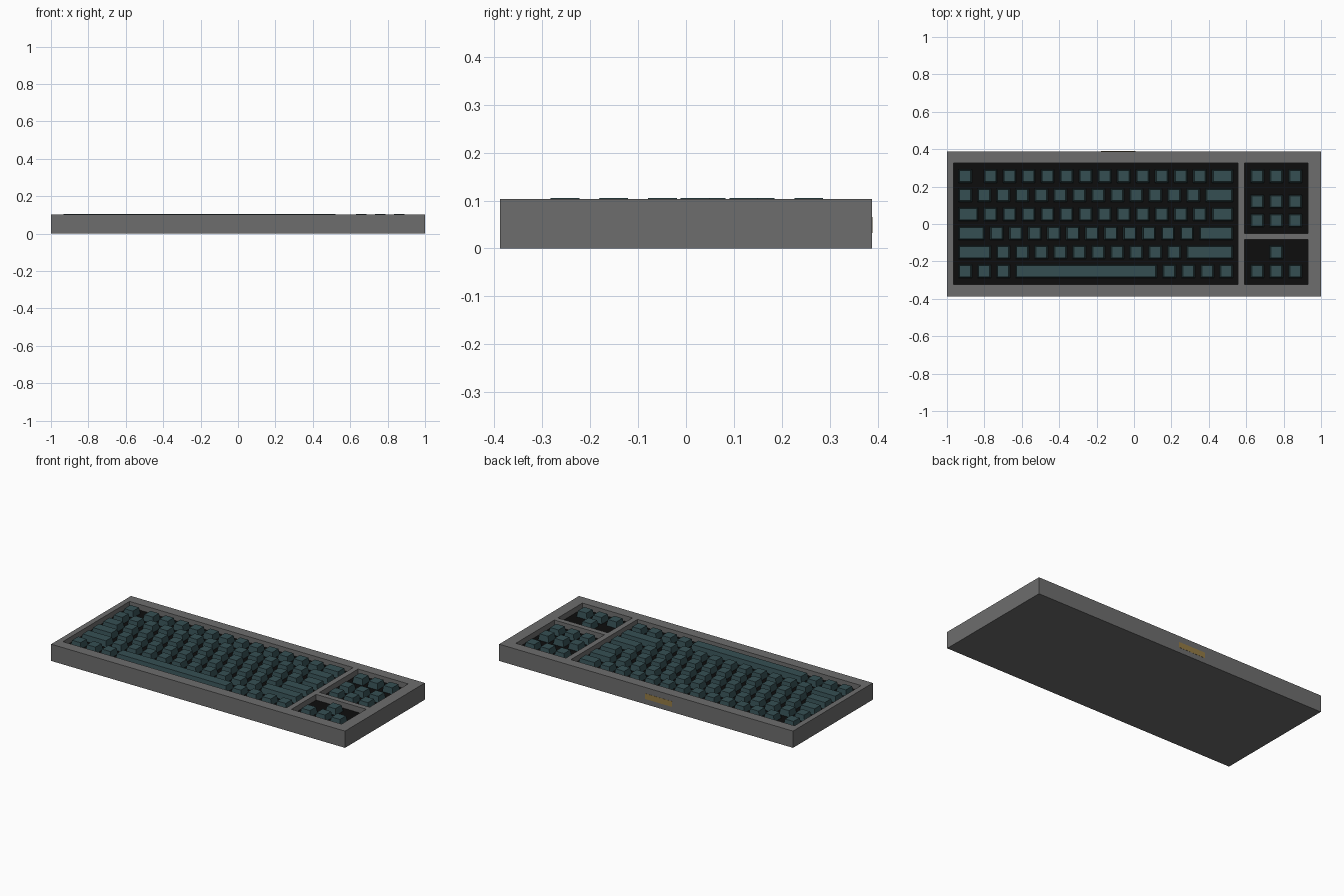
import bpy, bmesh

if "Cube" in bpy.data.objects:
    bpy.data.objects.remove(bpy.data.objects["Cube"])

def material(name, r, g, b):
    m = bpy.data.materials.new(name)
    m.diffuse_color = (r, g, b, 1)
    m.use_nodes = True
    m.node_tree.nodes["Principled BSDF"].inputs["Base Color"].default_value = m.diffuse_color
    return m

GREY = material("case grey", 0.155, 0.155, 0.155)
BLACK = material("plate black", 0.004, 0.004, 0.004)
TEAL = material("key teal", 0.036, 0.078, 0.086)
GOLD = material("port gold", 0.30, 0.20, 0.06)

def finish(bm, name, mat):
    bmesh.ops.recalc_face_normals(bm, faces=bm.faces)
    me = bpy.data.meshes.new(name)
    bm.to_mesh(me)
    bm.free()
    me.materials.append(mat)
    ob = bpy.data.objects.new(name, me)
    bpy.context.collection.objects.link(ob)
    return ob

def add_box(bm, x0, x1, y0, y1, z0, z1):
    r = bmesh.ops.create_cube(bm, size=1)
    for v in r["verts"]:
        v.co = ((x0 + x1) / 2 + v.co.x * (x1 - x0),
                (y0 + y1) / 2 + v.co.y * (y1 - y0),
                (z0 + z1) / 2 + v.co.z * (z1 - z0))

HX, HY, TOP, FLOOR = 1.0, 0.388, 0.103, 0.068
WELLS = [("main", -0.966, 0.556, -0.323, 0.325),
         ("navigation", 0.59, 0.931, -0.05, 0.325),
         ("arrow", 0.59, 0.931, -0.323, -0.083)]

# case: one closed shell made on a grid, lowered where the key wells are
xs = [-HX, -0.966, 0.556, 0.59, 0.931, HX]
ys = [-HY, -0.323, -0.083, -0.05, 0.325, HY]
bm = bmesh.new()
grid = [[bm.verts.new((x, y, TOP)) for y in ys] for x in xs]
wells = []
for i in range(5):
    for j in range(5):
        f = bm.faces.new((grid[i][j], grid[i+1][j], grid[i+1][j+1], grid[i][j+1]))
        c = f.calc_center_median()
        if any(a < c.x < b and s < c.y < t for _, a, b, s, t in WELLS):
            wells.append(f)
rim = [e for e in bm.edges if e.is_boundary]
skirt = bmesh.ops.extrude_edge_only(bm, edges=rim)["geom"]
for v in skirt:
    if isinstance(v, bmesh.types.BMVert):
        v.co.z = 0
bmesh.ops.contextual_create(bm, geom=[e for e in bm.edges if e.is_boundary])
out = bmesh.ops.extrude_face_region(bm, geom=wells)["geom"]
for v in out:
    if isinstance(v, bmesh.types.BMVert):
        v.co.z = FLOOR - 0.003
bmesh.ops.delete(bm, geom=wells, context="FACES")
bmesh.ops.dissolve_limit(bm, angle_limit=0.01, verts=bm.verts, edges=bm.edges)
finish(bm, "case", GREY)

# black switch plates in the wells
for name, a, b, s, t in WELLS:
    bm = bmesh.new()
    add_box(bm, a, b, s, t, FLOOR - 0.003, FLOOR)
    finish(bm, name + "_plate", BLACK)

# keys: tapered caps
U, GAP, DEPTH = 0.1017, 0.030, 0.071
def add_key(bm, x0, w, yc):
    r = bmesh.ops.create_cube(bm, size=1)
    for v in r["verts"]:
        up = v.co.z > 0
        inset = 0.007 if up else 0
        x = x0 + w / 2 + (1 if v.co.x > 0 else -1) * (w / 2 - inset)
        y = yc + (1 if v.co.y > 0 else -1) * (DEPTH / 2 - inset * 0.8)
        v.co = (x, y, TOP + 0.002 if up else FLOOR)

X0 = -0.939
END = 0.529
# each row: first key width, blank after it, number of single keys, wide last key
K = U - GAP
rows = [(K, 0.034, 12), (K, 0, 12), (K + U / 3, 0, 12),
        (K + U * 2 / 3, 0, 11), (K + U, 0, 10)]
for n, (first, blank, count) in enumerate(rows):
    bm = bmesh.new()
    y = 0.256 - n * U
    add_key(bm, X0, first, y)
    x = X0 + first + GAP + blank
    for k in range(count):
        add_key(bm, x, K, y)
        x += U
    add_key(bm, x, END - x, y)
    finish(bm, "key_row_%d" % (n + 1), TEAL)

# bottom row with space bar
bm = bmesh.new()
y = 0.256 - 5 * U
for k in range(3):
    add_key(bm, X0 + k * U, K, y)
for k in range(4):
    add_key(bm, END - K - k * U, K, y)
sx = X0 + 3 * U
add_key(bm, sx, END - 4 * U - sx, y)
finish(bm, "bottom_key_row", TEAL)

# navigation and arrow clusters
NX = 0.7605 - K / 2
bm = bmesh.new()
for y in (0.256, 0.256 - U * 4 / 3, 0.256 - U * 7 / 3):
    for k in (-1, 0, 1):
        add_key(bm, NX + k * U, K, y)
finish(bm, "navigation_keys", TEAL)
bm = bmesh.new()
for k in (-1, 0, 1):
    add_key(bm, NX + k * U, K, 0.256 - 5 * U)
add_key(bm, NX, K, 0.256 - 4 * U)
finish(bm, "arrow_keys", TEAL)

# cable port on the back
bm = bmesh.new()
add_box(bm, -0.177, 0.007, HY - 0.004, HY + 0.001, 0.032, 0.066)
finish(bm, "cable_port", GOLD)
